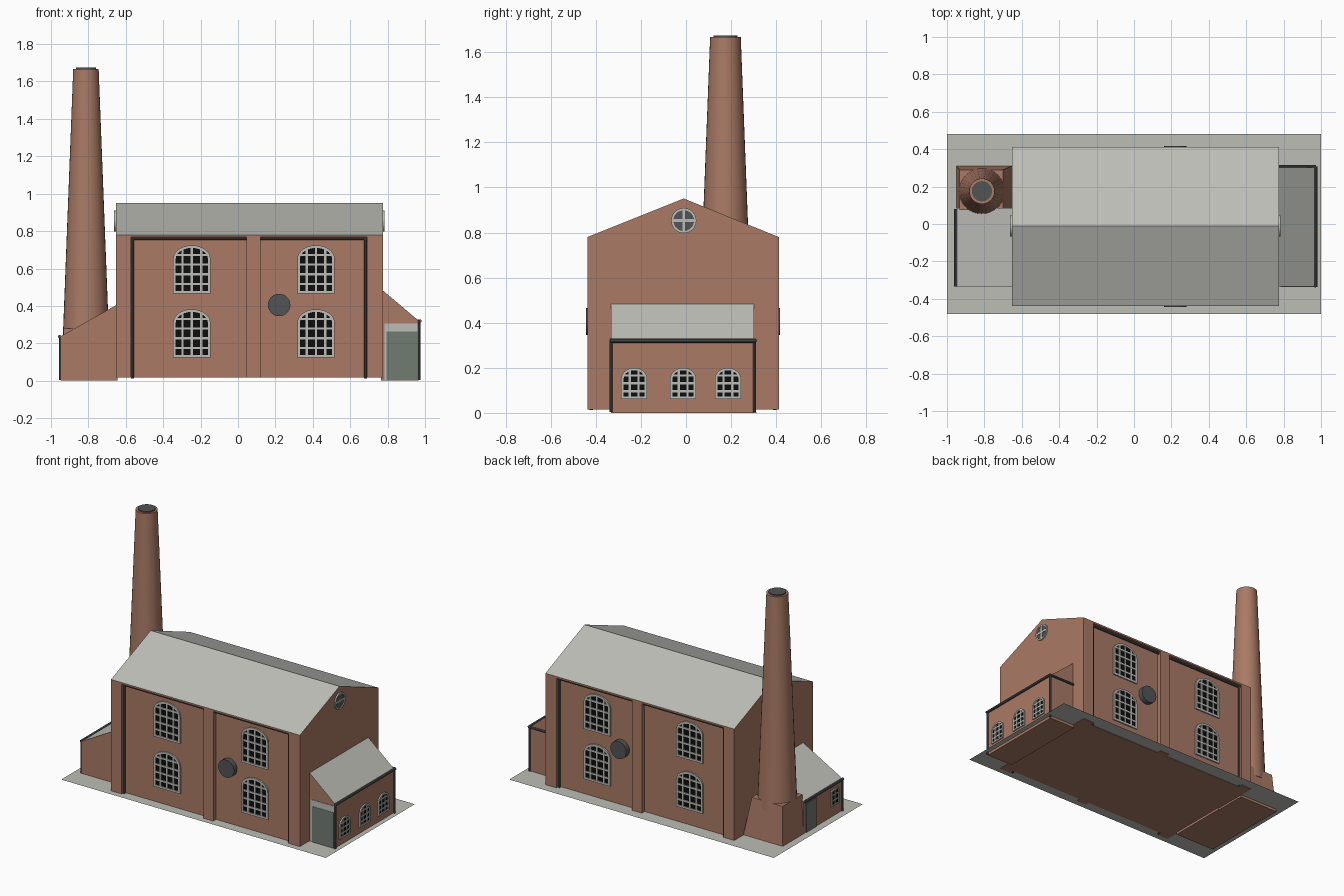
import bpy, bmesh, math
from mathutils import Matrix, Vector

if "Cube" in bpy.data.objects:
    bpy.data.objects.remove(bpy.data.objects["Cube"])


def mat(name, col):
    m = bpy.data.materials.new(name)
    m.diffuse_color = (*col, 1)
    m.use_nodes = True
    m.node_tree.nodes["Principled BSDF"].inputs["Base Color"].default_value = m.diffuse_color
    return m


BRICK = mat("brick", (0.40, 0.195, 0.13))
LIGHT = mat("light_grey", (0.51, 0.515, 0.475))
DARK = mat("dark_grey", (0.085, 0.09, 0.09))
BLACK = mat("black_glass", (0.004, 0.004, 0.004))
DOOR = mat("grey_green", (0.16, 0.20, 0.165))


def finish(bm, name, mats, normals=True):
    if normals:
        bmesh.ops.recalc_face_normals(bm, faces=bm.faces)
    me = bpy.data.meshes.new(name)
    bm.to_mesh(me)
    bm.free()
    for m in mats:
        me.materials.append(m)
    ob = bpy.data.objects.new(name, me)
    bpy.context.collection.objects.link(ob)
    return ob


def add_box(bm, lo, hi, mi=0):
    lo, hi = Vector(lo), Vector(hi)
    m = Matrix.Translation((lo + hi) / 2) @ Matrix.Diagonal((*(hi - lo), 1))
    vs = bmesh.ops.create_cube(bm, size=1, matrix=m)["verts"]
    for f in {f for v in vs for f in v.link_faces}:
        f.material_index = mi


def box(name, lo, hi, m):
    bm = bmesh.new()
    add_box(bm, lo, hi)
    return finish(bm, name, [m])


def rod(name, a, b, r, m, r2=None, seg=8):
    """Cylinder or cone from a to b."""
    a, b = Vector(a), Vector(b)
    bm = bmesh.new()
    rot = (b - a).to_track_quat('Z', 'Y').to_matrix().to_4x4()
    bmesh.ops.create_cone(bm, cap_ends=True, segments=seg, radius1=r,
                          radius2=r if r2 is None else r2, depth=(b - a).length,
                          matrix=Matrix.Translation((a + b) / 2) @ rot)
    ob = finish(bm, name, [m])
    bpy.ops.object.select_all(action='DESELECT')
    bpy.context.view_layer.objects.active = ob
    ob.select_set(True)
    bpy.ops.object.shade_smooth_by_angle(angle=math.radians(40))
    return ob


def prism(name, pts, offset):
    """Extruded brick profile whose upward slopes become roof."""
    bm = bmesh.new()
    f = bm.faces.new([bm.verts.new(p) for p in pts])
    r = bmesh.ops.extrude_face_region(bm, geom=[f], use_keep_orig=True)
    bmesh.ops.translate(bm, vec=offset,
                        verts=[v for v in r["geom"] if isinstance(v, bmesh.types.BMVert)])
    bmesh.ops.recalc_face_normals(bm, faces=bm.faces)
    for f in bm.faces:
        f.material_index = 1 if f.normal.z > 0.3 else 0
    return finish(bm, name, [BRICK, LIGHT])


def window(name, loc, turn, w, h, rise, cols, rows, bar, frame, glass=BLACK, bottom=False):
    """Arched window; local x right, -y outward, z up."""
    a = w / 2
    out, spring = 0.009, h / 2 - rise
    arc = [math.pi * i / 14 for i in range(15)]

    def outline(d):
        p = [((a - d) * math.cos(t), spring + (rise - d) * math.sin(t)) for t in arc]
        if bottom:
            return p + [(-u, -v) for u, v in p[1:-1]]
        return p + [(-a + d, -h / 2 + d), (a - d, -h / 2 + d)]

    def top(u):
        return spring + rise * math.sqrt(max(0, 1 - (u / a) ** 2))

    def half(v):
        k = (abs(v) if bottom else v) - spring
        return a if k <= 0 else a * math.sqrt(max(0, 1 - (k / rise) ** 2))

    bm = bmesh.new()
    ring = lambda d, y: [bm.verts.new((u, y, v)) for u, v in outline(d)]
    back, outer, inner, deep = ring(0, 0), ring(0, -out), ring(frame, -out), ring(frame, -0.003)
    for p, q in ((back, outer), (outer, inner), (inner, deep)):
        for i in range(len(p)):
            j = (i + 1) % len(p)
            bm.faces.new((p[i], p[j], q[j], q[i]))
    bm.faces.new(deep).material_index = 1
    bmesh.ops.recalc_face_normals(bm, faces=bm.faces)
    if sum(f.normal.y * f.calc_area() for f in bm.faces) > 0:
        bmesh.ops.reverse_faces(bm, faces=bm.faces)
    e = frame * 0.5
    for i in range(1, cols):
        u = -a + w * i / cols
        low = -top(u) + e if bottom else -h / 2 + e
        add_box(bm, (u - bar / 2, -out + 0.001, low), (u + bar / 2, -0.002, top(u) - e))
    for i in range(1, rows):
        v = -h / 2 + h * i / rows
        s = half(v) - e
        add_box(bm, (-s, -out + 0.001, v - bar / 2), (s, -0.002, v + bar / 2))
    ob = finish(bm, name, [LIGHT, glass], False)
    ob.matrix_world = Matrix.Translation(loc) @ Matrix.Rotation(math.radians(turn), 4, 'Z')


X0, X1, YF, YB = -0.653, 0.774, -0.438, 0.412
MID, FLOOR, EAVE = -0.01, 0.016, 0.78

# Ground sheet
bm = bmesh.new()
bmesh.ops.create_grid(bm, x_segments=1, y_segments=1, size=1,
                      matrix=Matrix.Translation((0, 0, 0.019)) @ Matrix.Diagonal((1, 0.48, 1, 1)))
finish(bm, "yard", [LIGHT], False)

# Main hall: recessed walls, gabled roof
box("hall_walls", (X0, YF + 0.03, FLOOR), (X1, YB - 0.03, EAVE - 0.005), BRICK)
prism("hall_roof", [(X0, YF, EAVE - 0.012), (X0, YF, EAVE), (X0, MID, 0.951),
                    (X0, YB, EAVE), (X0, YB, EAVE - 0.012)], (X1 - X0, 0, 0))

# Pilasters, gutters, downpipes, wall discs and windows on both long sides
for side, y, s, turn, cx in (("front", YF, 1, 0, (-0.247, 0.417)),
                             ("back", YB, -1, 180, (-0.30, 0.40))):
    for n, (a, b) in enumerate(((X0, -0.572), (0.045, 0.12), (0.69, X1))):
        ys = sorted((y, y + 0.04 * s))
        box(f"{side}_pilaster_{n}", (a, ys[0], FLOOR), (b, ys[1], EAVE - 0.01), BRICK)
    g = y + 0.018 * s
    rod(f"{side}_gutter", (-0.572, g, 0.76), (0.69, g, 0.76), 0.008, DARK)
    for x in (-0.564, 0.681):
        rod(f"{side}_downpipe", (x, g, 0.012), (x, g, 0.765), 0.008, DARK)
    rod(f"{side}_wall_disc", (0.22, y + 0.03 * s, 0.405), (0.22, y - 0.005 * s, 0.405),
        0.06, DARK, seg=32)
    for x in cx:
        for z in (0.253, 0.595):
            window(f"{side}_window", (x, y + 0.03 * s, z), turn, 0.2, 0.258, 0.072,
                   4, 5, 0.012, 0.014)

# Round gable windows
for name, x, turn in (("right", X1, 90), ("left", X0, -90)):
    window(f"{name}_round_window", (x, MID, 0.853), turn, 0.112, 0.112, 0.056,
           2, 2, 0.013, 0.01, DARK, True)

# Right lean-to with three windows and wide door
AX, AY0, AY1 = 0.965, -0.333, 0.302
prism("right_annex", [(X1 - 0.01, AY0, 0), (AX, AY0, 0), (AX, AY0, 0.322),
                      (X1, AY0, 0.483), (X1 - 0.01, AY0, 0.483)], (0, AY1 - AY0, 0))
for y in (-0.23, -0.013, 0.186):
    window("right_annex_window", (AX, y, 0.131), 90, 0.115, 0.138, 0.048, 3, 4, 0.01, 0.011)
box("right_door", (0.795, AY0 - 0.005, 0.005), (0.96, AY0 + 0.01, 0.262), DOOR)
box("right_door_frame", (0.784, AY0 - 0.003, 0.005), (0.964, AY0 + 0.01, 0.306), LIGHT)
rod("right_annex_gutter", (AX + 0.008, AY0 - 0.005, 0.32), (AX + 0.008, AY1 + 0.006, 0.32), 0.009, DARK)
rod("right_annex_back_gutter", (X1, AY1 + 0.006, 0.32), (AX + 0.008, AY1 + 0.006, 0.32), 0.008, DARK)
for y in (AY0, AY1 + 0.002):
    rod("right_annex_downpipe", (AX + 0.004, y, 0.005), (AX + 0.004, y, 0.325), 0.007, DARK)

# Left lean-to with door and small window
LX = -0.948
prism("left_annex", [(X0 + 0.01, AY0, 0), (LX, AY0, 0), (LX, AY0, 0.238),
                     (X0, AY0, 0.403), (X0 + 0.01, AY0, 0.403)], (0, 0.085 - AY0, 0))
box("left_door", (LX - 0.005, -0.05, 0.005), (LX + 0.01, 0.06, 0.215), DOOR)
window("left_annex_window", (LX, -0.25, 0.145), -90, 0.08, 0.11, 0.008, 2, 3, 0.008, 0.008)
rod("left_annex_gutter", (LX - 0.006, AY0, 0.236), (LX - 0.006, 0.08, 0.236), 0.009, DARK)
rod("left_annex_downpipe", (LX - 0.003, AY0 + 0.004, 0.005), (LX - 0.003, AY0 + 0.004, 0.236), 0.007, DARK)

# Chimney: tapered square plinth, round stack, dark flue cap
bm = bmesh.new()
add_box(bm, (-0.95, 0.075, 0), (X0 + 0.005, 0.312, 0.28))
for v in bm.verts:
    if v.co.z > 0.1:
        v.co.x = -0.932 if v.co.x < -0.8 else -0.70
        v.co.y = min(v.co.y, 0.29)
finish(bm, "chimney_plinth", [BRICK])
CX, CY = -0.813, 0.175
rod("chimney_stack", (CX, CY, 0.22), (CX, CY, 1.667), 0.124, BRICK, 0.068, 32)
rod("chimney_cap", (CX, CY, 1.65), (CX, CY, 1.675), 0.054, DARK, seg=32)
